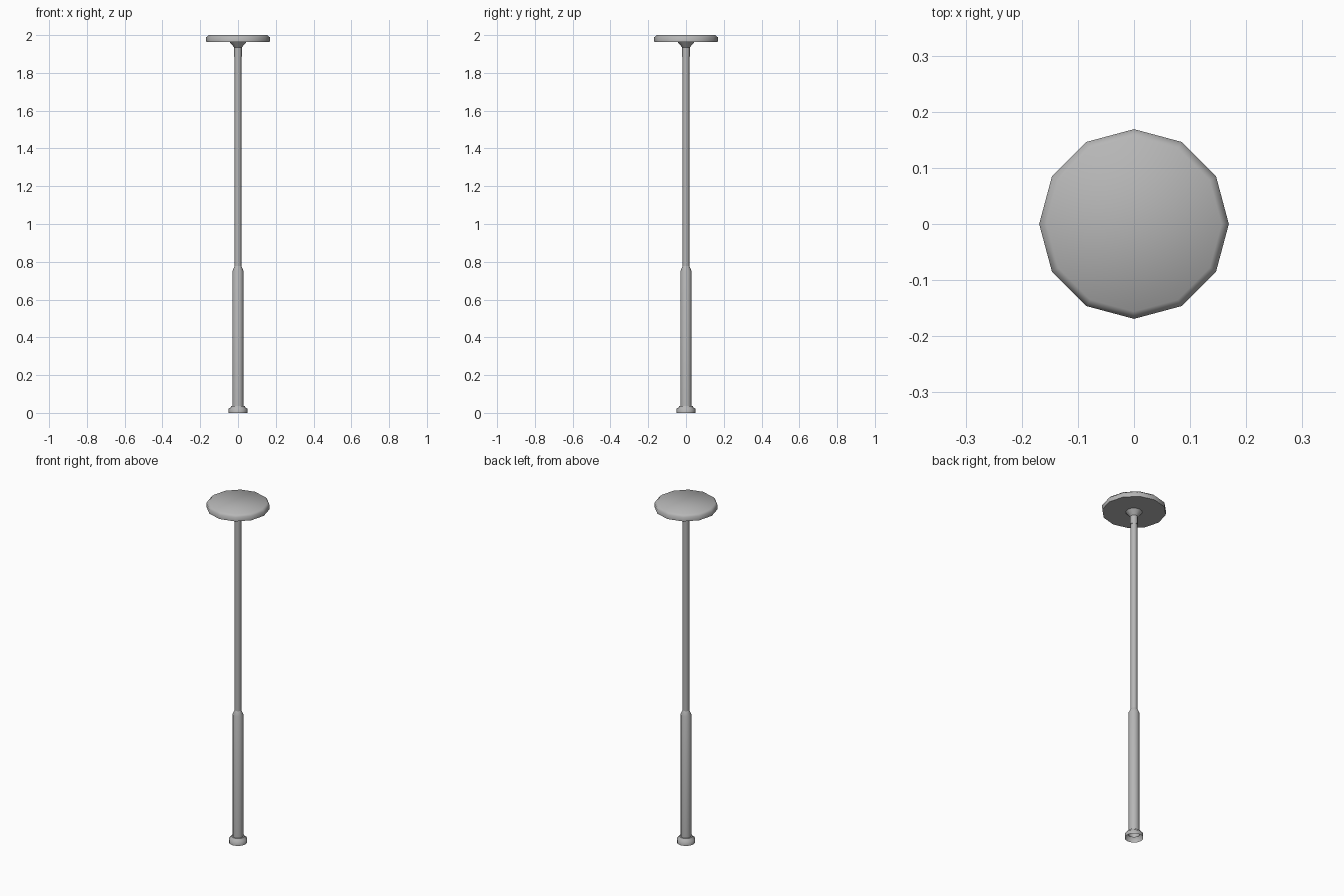
import bpy, bmesh
from math import cos, sin, pi, radians

if "Cube" in bpy.data.objects:
    bpy.data.objects.remove(bpy.data.objects["Cube"])

SIDES = 12

# Mid grey metal
grey = bpy.data.materials.new("grey_metal")
grey.diffuse_color = (0.47, 0.47, 0.47, 1)
grey.use_nodes = True
grey.node_tree.nodes["Principled BSDF"].inputs["Base Color"].default_value = grey.diffuse_color


def lathe(name, profile, cap_bottom=False, cap_top=False):
    """Revolve (radius, height) points around the z axis."""
    bm = bmesh.new()
    rings = [[bm.verts.new((r * cos(2 * pi * i / SIDES), r * sin(2 * pi * i / SIDES), z))
              for i in range(SIDES)] for r, z in profile]
    for low, high in zip(rings, rings[1:]):
        for i in range(SIDES):
            j = (i + 1) % SIDES
            bm.faces.new((low[i], low[j], high[j], high[i]))
    if cap_bottom:
        bm.faces.new(rings[0][::-1])
    if cap_top:
        bm.faces.new(rings[-1])
    mesh = bpy.data.meshes.new(name)
    bm.to_mesh(mesh)
    bm.free()
    mesh.materials.append(grey)
    obj = bpy.data.objects.new(name, mesh)
    bpy.context.collection.objects.link(obj)
    bpy.ops.object.select_all(action='DESELECT')
    obj.select_set(True)
    bpy.context.view_layer.objects.active = obj
    bpy.ops.object.shade_smooth_by_angle(angle=radians(60))
    return obj


# Foot flange, open underneath
lathe("base_flange", [(0.049, 0), (0.049, 0.022), (0.038, 0.03), (0.036, 0.037), (0.029, 0.037)])

# Thick lower post tapering into the slim upper pole
lathe("lower_post", [(0.029, 0.02), (0.029, 0.752), (0.018, 0.777)])
lathe("upper_pole", [(0.0177, 0.775), (0.0177, 1.89)])

# Collar, and the flare that carries the lamp head
lathe("head_collar", [(0.0177, 1.888), (0.02, 1.888), (0.02, 1.935)])
lathe("head_flare", [(0.02, 1.935), (0.044, 1.963)])

# Flat disc lamp head with a softened top edge
lathe("lamp_head", [(0.168, 1.963), (0.169, 1.988), (0.156, 2.0)],
      cap_bottom=True, cap_top=True)
